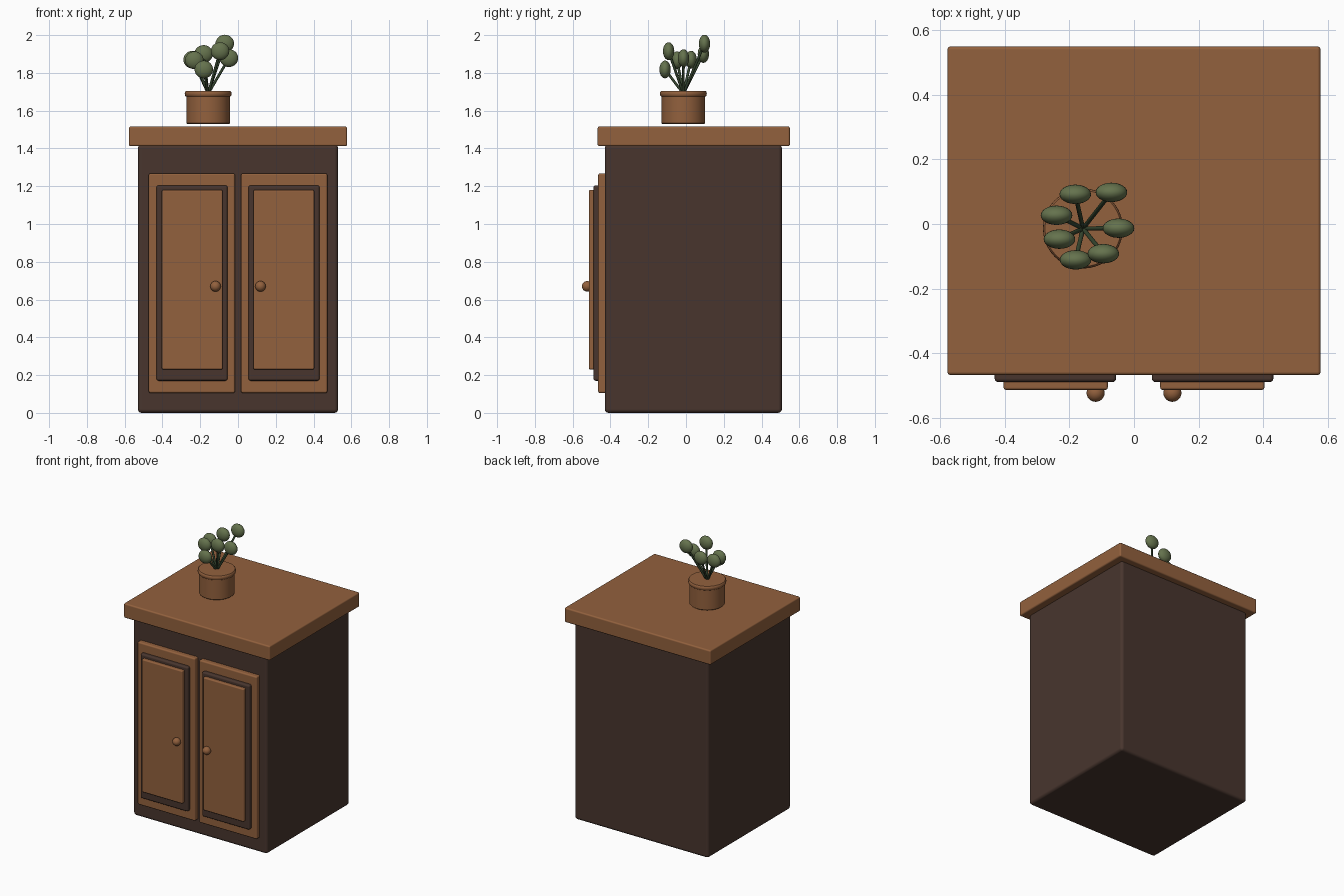
import bpy, bmesh, math
from mathutils import Vector

cube = bpy.data.objects.get("Cube")
if cube:
    bpy.data.objects.remove(cube, do_unlink=True)


def material(name, color):
    m = bpy.data.materials.new(name)
    m.use_nodes = True
    m.diffuse_color = (*color, 1)
    bsdf = m.node_tree.nodes["Principled BSDF"]
    bsdf.inputs["Base Color"].default_value = (*color, 1)
    bsdf.inputs["Roughness"].default_value = 0.7
    return m


WOOD = material("warm wood", (0.29, 0.119, 0.047))
DARK = material("dark wood", (0.065, 0.036, 0.027))
LEAF = material("leaf green", (0.13, 0.17, 0.075))
STEM = material("stem green", (0.035, 0.06, 0.028))


def make(name, bm, mat):
    bmesh.ops.recalc_face_normals(bm, faces=bm.faces)
    mesh = bpy.data.meshes.new(name)
    bm.to_mesh(mesh)
    bm.free()
    mesh.materials.append(mat)
    ob = bpy.data.objects.new(name, mesh)
    bpy.context.collection.objects.link(ob)
    bpy.ops.object.select_all(action='DESELECT')
    ob.select_set(True)
    bpy.context.view_layer.objects.active = ob
    bpy.ops.object.shade_smooth_by_angle(angle=math.radians(40))
    return ob


def box(name, xs, ys, zs, mat, bevel):
    bm = bmesh.new()
    bmesh.ops.create_cube(bm, size=1)
    for v in bm.verts:
        v.co = [(r[0] + r[1]) / 2 + c * (r[1] - r[0]) for r, c in zip((xs, ys, zs), v.co)]
    ob = make(name, bm, mat)
    mod = ob.modifiers.new("soft edges", 'BEVEL')
    mod.width = bevel
    mod.segments = 3
    mod.harden_normals = True
    return ob


def ellipsoid(name, center, radii, mat):
    bm = bmesh.new()
    bmesh.ops.create_uvsphere(bm, u_segments=24, v_segments=14, radius=1)
    for v in bm.verts:
        v.co = Vector(center) + Vector(a * r for a, r in zip(v.co, radii))
    return make(name, bm, mat)


def lathe(name, center, profile, mat):
    bm = bmesh.new()
    verts = [bm.verts.new((r, 0, z)) for r, z in profile]
    edges = [bm.edges.new(pair) for pair in zip(verts, verts[1:])]
    bmesh.ops.spin(bm, geom=verts + edges, cent=(0, 0, 0), axis=(0, 0, 1),
                   angle=math.tau, steps=40)
    bmesh.ops.remove_doubles(bm, verts=bm.verts, dist=0.0001)
    ob = make(name, bm, mat)
    ob.location = center
    return ob


def rod(name, start, end, radius, mat):
    start, end = Vector(start), Vector(end)
    d = end - start
    bm = bmesh.new()
    bmesh.ops.create_cone(bm, cap_ends=True, segments=10, radius1=radius,
                          radius2=radius, depth=d.length)
    ob = make(name, bm, mat)
    ob.location = (start + end) / 2
    ob.rotation_euler = d.to_track_quat('Z', 'Y').to_euler()
    return ob


# Cabinet carcass and overhanging top
box("cabinet_body", (-0.53, 0.53), (-0.43, 0.508), (0, 1.42), DARK, 0.02)
box("cabinet_top", (-0.578, 0.578), (-0.468, 0.55), (1.412, 1.516), WOOD, 0.01)

# Two mirrored doors, each with dark moulding, raised panel and knob
for side, s in (("right", -1), ("left", 1)):
    def span(a, b):
        return tuple(sorted((s * a, s * b)))
    box(side + "_door", span(0.016, 0.473), (-0.465, -0.42), (0.105, 1.268), WOOD, 0.01)
    box(side + "_door_moulding", span(0.055, 0.432), (-0.49, -0.45), (0.17, 1.204), DARK, 0.012)
    box(side + "_door_panel", span(0.081, 0.404), (-0.514, -0.48), (0.23, 1.18), WOOD, 0.008)
    ellipsoid(side + "_door_knob", (s * 0.119, -0.523, 0.67), (0.028,) * 3, WOOD)

# Flower pot with a rounded rim
pot = (-0.158, -0.014, 1.53)
lathe("pot", pot, [(0, 0), (0.111, 0), (0.115, 0.004), (0.115, 0.15), (0, 0.15)], WOOD)
lathe("pot_rim", pot, [(0, 0.145), (0.118, 0.145), (0.123, 0.151), (0.124, 0.16),
                       (0.123, 0.168), (0.118, 0.174), (0, 0.175)], WOOD)

# Stems fanning out, each with one flattened leaf
leaves = [(-0.182, 0.092, 1.9), (-0.07, 0.098, 1.955), (-0.24, 0.027, 1.87),
          (-0.231, -0.047, 1.867), (-0.181, -0.111, 1.818),
          (-0.095, -0.092, 1.915), (-0.048, -0.013, 1.878)]
for i, tip in enumerate(leaves, 1):
    rod(f"stem_{i}", (pot[0], pot[1], 1.69), tip, 0.007, STEM)
    ellipsoid(f"leaf_{i}", tip, (0.049, 0.03, 0.047), LEAF)
